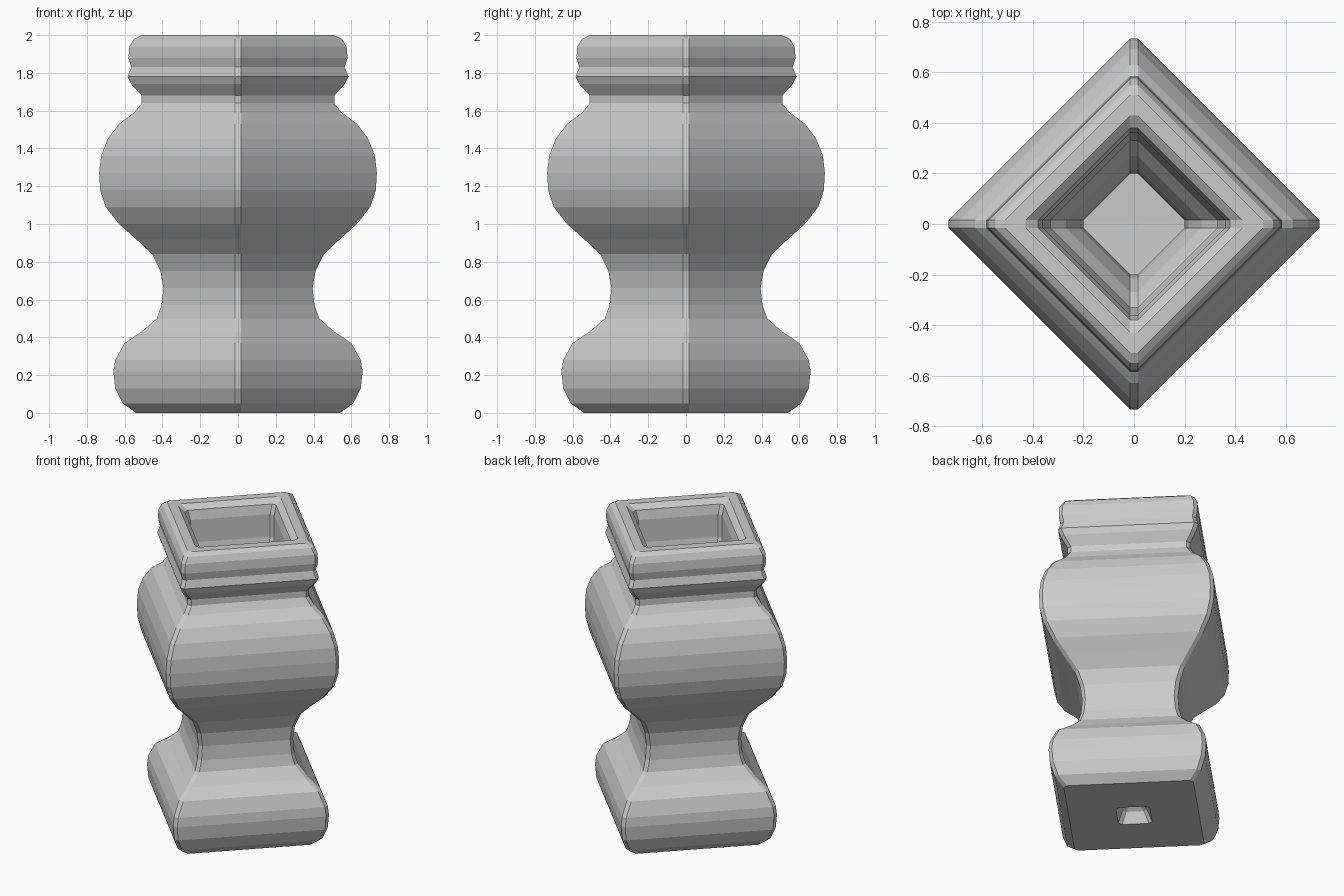
import bpy, bmesh

CUT = 0.015  # half width of the small flat on each vertical corner

# Corner radius and height, from the recess underneath, up the outside, down the inside
outer = [(0.02, 0.11), (0.09, 0.07), (0.13, 0.0), (0.54, 0.0), (0.61, 0.05), (0.65, 0.13), (0.66, 0.22),
         (0.65, 0.28), (0.60, 0.37), (0.51, 0.43), (0.43, 0.50), (0.405, 0.57),
         (0.395, 0.66), (0.41, 0.75), (0.455, 0.84), (0.54, 0.92), (0.63, 1.00),
         (0.70, 1.09), (0.73, 1.18), (0.735, 1.27), (0.725, 1.36), (0.69, 1.45),
         (0.63, 1.53), (0.55, 1.59), (0.51, 1.64), (0.51, 1.68), (0.565, 1.74),
         (0.585, 1.78), (0.565, 1.83), (0.58, 1.88), (0.575, 1.94), (0.55, 1.98),
         (0.51, 2.0)]
inner = [(0.43, 2.0), (0.38, 1.97), (0.36, 1.91), (0.36, 1.76), (0.33, 1.66),
         (0.36, 1.56), (0.47, 1.46), (0.54, 1.33), (0.55, 1.22), (0.50, 1.11),
         (0.38, 0.99), (0.27, 0.87), (0.215, 0.76), (0.20, 0.66), (0.22, 0.55),
         (0.32, 0.44), (0.43, 0.34), (0.46, 0.24), (0.40, 0.18), (0.02, 0.17)]


def ring(bm, r, z):
    """Square with clipped corners, its corners on the x and y axes."""
    c = CUT if r > 0.1 else r * 0.15
    return [bm.verts.new((x, y, z)) for x, y in
            ((r, -c), (r, c), (c, r), (-c, r), (-r, c), (-r, -c), (-c, -r), (c, -r))]


# Vase: one square-sided hollow shell
bm = bmesh.new()
rings = [ring(bm, r, z) for r, z in outer + inner]
for a, b in zip(rings, rings[1:]):
    for i in range(8):
        j = (i + 1) % 8
        bm.faces.new((a[i], a[j], b[j], b[i]))
bm.faces.new(rings[0][::-1])
bm.faces.new(rings[-1])
bmesh.ops.recalc_face_normals(bm, faces=bm.faces)

mesh = bpy.data.meshes.new("square_vase")
bm.to_mesh(mesh)
bm.free()
vase = bpy.data.objects.new("square_vase", mesh)
bpy.context.collection.objects.link(vase)
